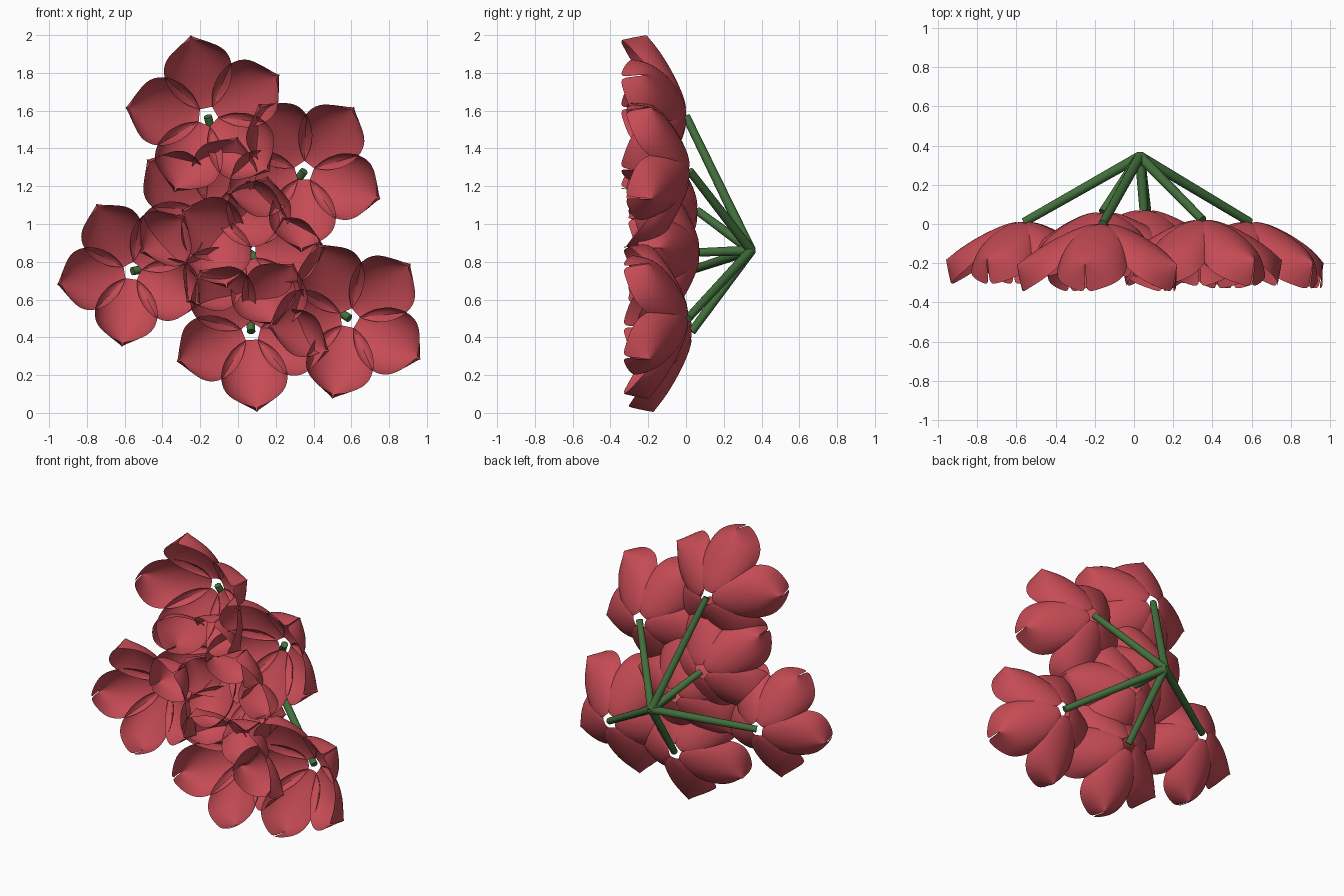
import bpy, bmesh, math
from mathutils import Vector

cube = bpy.data.objects.get("Cube")
if cube:
    bpy.data.objects.remove(cube, do_unlink=True)


def material(name, rgb):
    m = bpy.data.materials.new(name)
    m.use_nodes = True
    m.diffuse_color = (*rgb, 1)
    bsdf = next(n for n in m.node_tree.nodes if n.type == 'BSDF_PRINCIPLED')
    bsdf.inputs["Base Color"].default_value = (*rgb, 1)
    bsdf.inputs["Roughness"].default_value = 0.7
    return m


red = material("petal red", (0.56, 0.07, 0.09))
green = material("stem green", (0.055, 0.16, 0.045))

# Petal stations from base to pinched tip: distance, keel y, half width, cup depth
STATIONS = [
    (0.045, 0.0, 0.035, 0.010),
    (0.085, -0.005, 0.105, 0.045),
    (0.15, -0.028, 0.160, 0.095),
    (0.23, -0.065, 0.185, 0.135),
    (0.31, -0.110, 0.180, 0.155),
    (0.37, -0.150, 0.140, 0.155),
    (0.42, -0.190, 0.060, 0.145),
    (0.44, -0.205, 0.004, 0.145),
]
ACROSS = 8


def add_petal(bm, angle, size):
    """Boat-shaped shell: hull sections that close to an open seam at the bow."""
    c, s = math.cos(angle), math.sin(angle)
    rows = []
    for i, (dist, keel, half, depth) in enumerate(STATIONS):
        t = i / (len(STATIONS) - 1)
        row = []
        for j in range(ACROSS + 1):
            u = 2 * j / ACROSS - 1
            side = half * math.sin(u * 1.45)
            y = keel - depth * (1 - math.cos(u * 1.45)) / (1 - math.cos(1.45))
            r = dist - 0.03 * t * t * u * u
            row.append(bm.verts.new(Vector((r * c - side * s, y, r * s + side * c)) * size))
        rows.append(row)
    for a, b in zip(rows, rows[1:]):
        for j in range(ACROSS):
            bm.faces.new((a[j], b[j], b[j + 1], a[j + 1]))


def add_flower(name, center, first_angle, size):
    bm = bmesh.new()
    for k in range(5):
        add_petal(bm, math.radians(first_angle + 72 * k), size)
    mesh = bpy.data.meshes.new(name)
    bm.to_mesh(mesh)
    bm.free()
    mesh.materials.append(red)
    mesh.shade_smooth()
    ob = bpy.data.objects.new(name, mesh)
    ob.location = center
    bpy.context.collection.objects.link(ob)
    sub = ob.modifiers.new("smooth petals", 'SUBSURF')
    sub.levels = sub.render_levels = 2


def add_stem(name, start, end):
    d = Vector(end) - Vector(start)
    bpy.ops.mesh.primitive_cone_add(vertices=16, radius1=0.026, radius2=0.022, depth=d.length,
                                    location=Vector(start) + d / 2)
    ob = bpy.context.object
    ob.name = name
    ob.rotation_euler = d.to_track_quat('Z', 'Y').to_euler()
    ob.data.materials.append(green)
    bpy.ops.object.shade_smooth_by_angle(angle=math.radians(40))


# Flower heads: name, center, angle of the first petal, size
FLOWERS = [
    ("top", (-0.16, 0.0, 1.57), 102, 1.0),
    ("upper_left", (0.35, 0.02, 1.28), 52, 0.98),
    ("right", (-0.56, 0.01, 0.75), 190, 0.92),
    ("lower_left", (0.59, 0.01, 0.50), 42, 0.99),
    ("bottom", (0.07, 0.03, 0.43), -86, 0.97),
    ("middle", (0.05, 0.07, 0.85), 75, 0.95),
    ("upper_right", (-0.16, 0.06, 1.07), 140, 0.96),
]
GATHER = (0.03, 0.345, 0.86)   # where all stems meet

for label, center, angle, size in FLOWERS:
    add_flower(label + "_flower", center, angle, size)
    add_stem(label + "_stem", GATHER, center)
